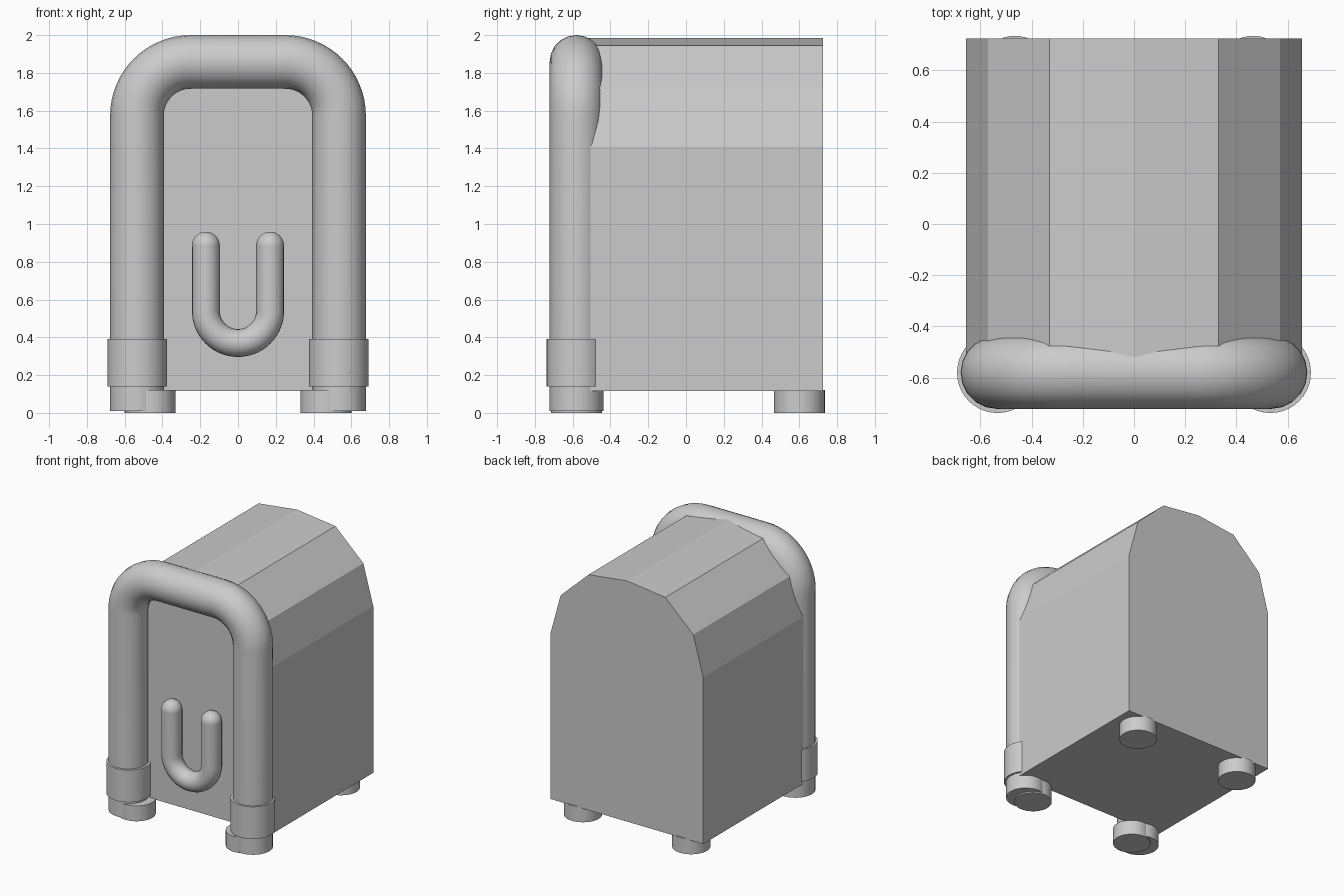
import bpy, bmesh, math
from mathutils import Matrix

old = bpy.data.objects.get("Cube")
if old:
    bpy.data.objects.remove(old, do_unlink=True)

grey = bpy.data.materials.new("light_grey")
grey.use_nodes = True
colour = (0.6, 0.6, 0.6, 1)
grey.diffuse_color = colour
grey.node_tree.nodes["Principled BSDF"].inputs["Base Color"].default_value = colour

FRONT_Y = -0.58


def add(name, mesh, smooth=True):
    obj = bpy.data.objects.new(name, mesh)
    bpy.context.scene.collection.objects.link(obj)
    mesh.materials.clear()
    mesh.materials.append(grey)
    if smooth:
        bpy.ops.object.select_all(action='DESELECT')
        obj.select_set(True)
        bpy.context.view_layer.objects.active = obj
        bpy.ops.object.shade_smooth_by_angle(angle=math.radians(40))
    return obj


def finish(name, bm, smooth=True):
    bmesh.ops.recalc_face_normals(bm, faces=bm.faces)
    mesh = bpy.data.meshes.new(name)
    bm.to_mesh(mesh)
    bm.free()
    return add(name, mesh, smooth)


def cylinder(name, x, y, z0, z1, radius):
    bm = bmesh.new()
    bmesh.ops.create_cone(bm, cap_ends=True, segments=40, radius1=radius, radius2=radius,
                          depth=z1 - z0, matrix=Matrix.Translation((x, y, (z0 + z1) / 2)))
    finish(name, bm)


def arc(cx, cz, radius, start, end, steps=16):
    angles = [math.radians(start + (end - start) * i / steps) for i in range(steps + 1)]
    return [(cx + radius * math.cos(a), cz + radius * math.sin(a)) for a in angles]


def tube(name, path, y, radius):
    curve = bpy.data.curves.new(name + "_path", 'CURVE')
    curve.dimensions = '3D'
    curve.bevel_depth = radius
    curve.bevel_resolution = 8
    curve.use_fill_caps = True
    spline = curve.splines.new('POLY')
    spline.points.add(len(path) - 1)
    for point, (x, z) in zip(spline.points, path):
        point.co = (x, y, z, 1)
    helper = bpy.data.objects.new(name + "_path", curve)
    bpy.context.scene.collection.objects.link(helper)
    bpy.context.view_layer.update()
    graph = bpy.context.evaluated_depsgraph_get()
    mesh = bpy.data.meshes.new_from_object(helper.evaluated_get(graph))
    bpy.data.objects.remove(helper, do_unlink=True)
    bm = bmesh.new()
    bm.from_mesh(mesh)
    bmesh.ops.remove_doubles(bm, verts=bm.verts, dist=0.0005)
    finish(name, bm)


# Faceted body: half profile mirrored, then extruded backwards
half = [(0.655, 0.115), (0.655, 1.41), (0.57, 1.72), (0.33, 1.945)]
profile = half + [(0, 1.985)] + [(-x, z) for x, z in reversed(half)]
bm = bmesh.new()
face = bm.faces.new([bm.verts.new((x, -0.52, z)) for x, z in profile])
back = bmesh.ops.extrude_face_region(bm, geom=[face], use_keep_orig=True)["geom"]
bmesh.ops.translate(bm, vec=(0, 1.245, 0),
                    verts=[v for v in back if isinstance(v, bmesh.types.BMVert)])
finish("body", bm, smooth=False)

# Large arch framing the front
arch = [(0.535, 0.01)] + arc(0.25, 1.573, 0.285, 0, 90)
arch += arc(-0.25, 1.573, 0.285, 90, 180) + [(-0.535, 0.01)]
tube("front_arch", arch, FRONT_Y, 0.142)

# Small U-shaped handle with rounded ends
handle = [(-0.17, 0.885)] + arc(0, 0.54, 0.17, 180, 360, 28) + [(0.17, 0.885)]
tube("handle", handle, FRONT_Y + 0.01, 0.074)

# Mirrored collars, feet and handle ends
for side, s in (("left", 1), ("right", -1)):
    cylinder(side + "_collar", s * 0.533, FRONT_Y, 0.14, 0.39, 0.158)
    cylinder(side + "_front_foot", s * 0.465, FRONT_Y, 0, 0.12, 0.135)
    cylinder(side + "_back_foot", s * 0.465, 0.6, 0, 0.12, 0.135)
    bm = bmesh.new()
    bmesh.ops.create_uvsphere(bm, u_segments=32, v_segments=16, radius=0.074,
                              matrix=Matrix.Translation((s * 0.17, FRONT_Y + 0.01, 0.885)))
    finish(side + "_handle_end", bm)
